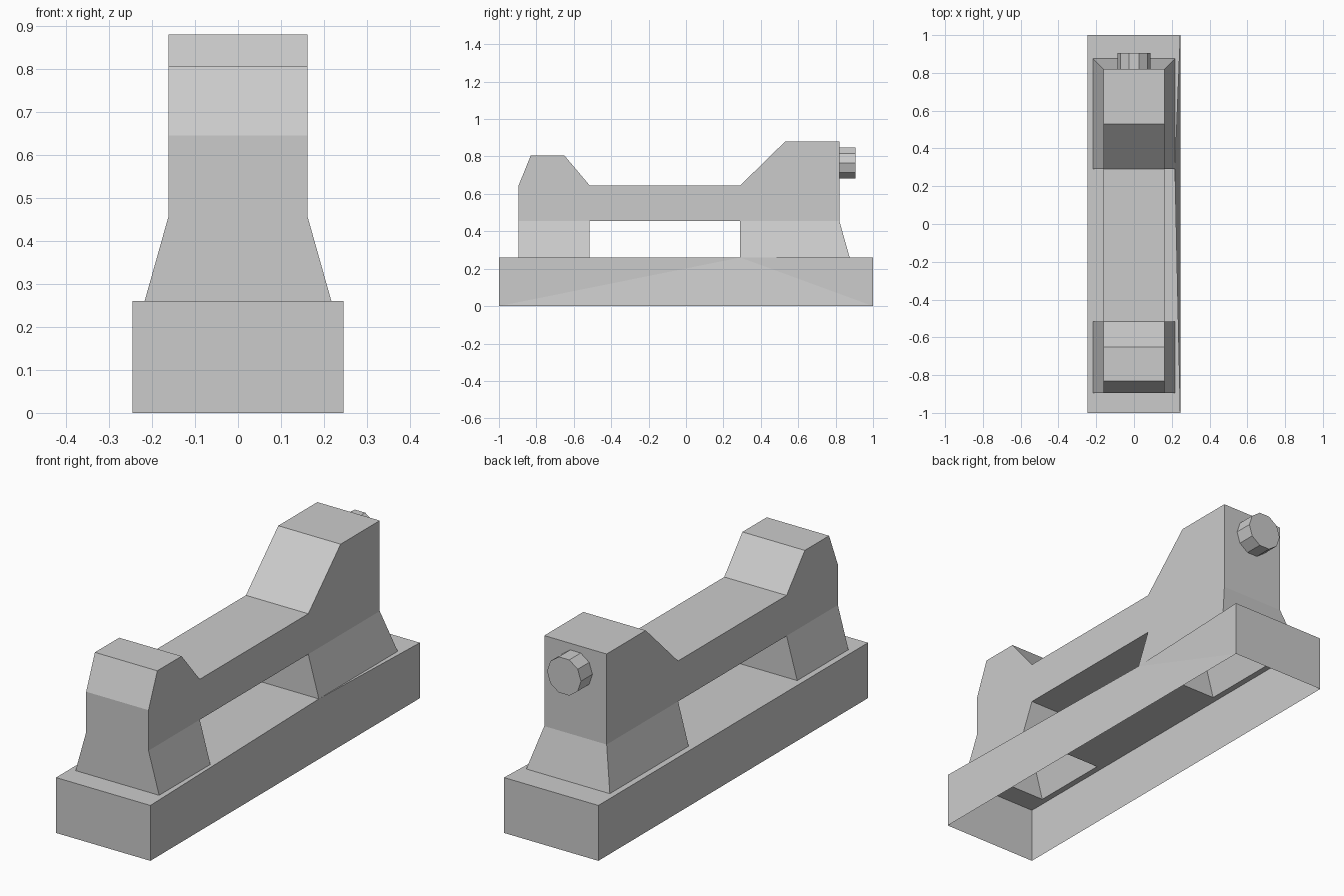
import bpy, bmesh, math

cube = bpy.data.objects.get("Cube")
if cube:
    bpy.data.objects.remove(cube, do_unlink=True)

grey = bpy.data.materials.new("plain grey")
grey.use_nodes = True
grey.diffuse_color = (0.6, 0.6, 0.6, 1)
grey.node_tree.nodes["Principled BSDF"].inputs["Base Color"].default_value = (0.6, 0.6, 0.6, 1)


def make_object(name, faces):
    """Build one mesh object from a list of faces given as corner points."""
    bm = bmesh.new()
    for corners in faces:
        unique = list(dict.fromkeys(corners))
        if len(unique) > 2:
            bm.faces.new([bm.verts.new(c) for c in unique])
    bmesh.ops.remove_doubles(bm, verts=bm.verts, dist=0.0005)
    mesh = bpy.data.meshes.new(name)
    bm.to_mesh(mesh)
    bm.free()
    mesh.materials.append(grey)
    obj = bpy.data.objects.new(name, mesh)
    bpy.context.collection.objects.link(obj)
    return obj


BASE_W, BASE_H = 0.245, 0.26    # half width and height of the base
BODY_W, BODY_Z = 0.162, 0.455   # half width and underside of the beam
FOOT_W = 0.217                  # half width of a leg where it meets the base
FRONT, FRONT_IN = -0.895, -0.515
BACK_IN, BACK, BACK_FOOT = 0.29, 0.82, 0.875

# Base: hollow box, open below, with leg openings in the top
notch = (FOOT_W, BACK_IN, BASE_H)


def right_edge(y):
    """The left-hand top edge is pinched in at the rear leg corner."""
    end = 1 if y > BACK_IN else -1
    t = (y - BACK_IN) / (end - BACK_IN)
    return FOOT_W + (BASE_W - FOOT_W) * t


def top_strip(y0, y1, x0, x1):
    """Top face between two depths; None stands for the pinched edge."""
    r0, r1 = (right_edge(y0), right_edge(y1)) if x1 is None else (x1, x1)
    l0, l1 = min(x0, r0), min(x0, r1)
    return [(l0, y0, BASE_H), (r0, y0, BASE_H), (r1, y1, BASE_H), (l1, y1, BASE_H)]


base = [top_strip(a, b, -BASE_W, None)
        for a, b in ((-1, FRONT), (FRONT_IN, BACK_IN), (BACK_FOOT, 1))]
for a, b in ((FRONT, FRONT_IN), (BACK_IN, BACK_FOOT)):
    base.append(top_strip(a, b, -BASE_W, -FOOT_W))
    base.append(top_strip(a, b, FOOT_W, None))
fl, fr, br, bl = [(x, y) for x, y in
                  ((-BASE_W, -1), (BASE_W, -1), (BASE_W, 1), (-BASE_W, 1))]
for p, q in ((fl, fr), (br, bl), (bl, fl)):
    base.append([(*p, 0), (*q, 0), (*q, BASE_H), (*p, BASE_H)])
base += [[(*fr, 0), (*br, 0), notch],
         [(*br, 0), (*br, BASE_H), notch],
         [(*fr, 0), notch, (*fr, BASE_H)]]
make_object("base", base)

# Beam: side profile swept across the width, open where the legs join
profile = [(FRONT_IN, BODY_Z), (BACK_IN, BODY_Z), (BACK, BODY_Z), (BACK, 0.88),
           (0.53, 0.88), (BACK_IN, 0.645), (FRONT_IN, 0.645), (-0.65, 0.805),
           (-0.83, 0.805), (FRONT, 0.645), (FRONT, BODY_Z)]
beam = [[(BODY_W, y, z) for y, z in profile],
        [(-BODY_W, y, z) for y, z in reversed(profile)]]
for i, (y0, z0) in enumerate(profile):
    y1, z1 = profile[(i + 1) % len(profile)]
    if i in (1, len(profile) - 1):   # leg openings
        continue
    beam.append([(BODY_W, y0, z0), (-BODY_W, y0, z0), (-BODY_W, y1, z1), (BODY_W, y1, z1)])
make_object("beam", beam)


# Legs: flared, hollow skirts between the beam and the base
def leg(name, top_y, foot_y):
    def ring(w, ys, z):
        return [(-w, ys[0], z), (w, ys[0], z), (w, ys[1], z), (-w, ys[1], z)]
    top, foot = ring(BODY_W, top_y, BODY_Z), ring(FOOT_W, foot_y, BASE_H)
    make_object(name, [[foot[i], foot[i - 3], top[i - 3], top[i]] for i in range(4)])


leg("front_leg", (FRONT, FRONT_IN), (FRONT, FRONT_IN))
leg("back_leg", (BACK_IN, BACK), (BACK_IN, BACK_FOOT))

# Knob: ten-sided peg on the back
bpy.ops.mesh.primitive_cylinder_add(
    vertices=10, radius=0.088, depth=0.085,
    location=(0, BACK + 0.0425, 0.765), rotation=(math.pi / 2, math.pi / 10, 0))
knob = bpy.context.object
knob.name = "knob"
# Turn the peg so a corner points sideways and a flat faces up
knob.rotation_euler = (math.pi / 2, math.pi / 2, 0)
knob.data.materials.append(grey)
